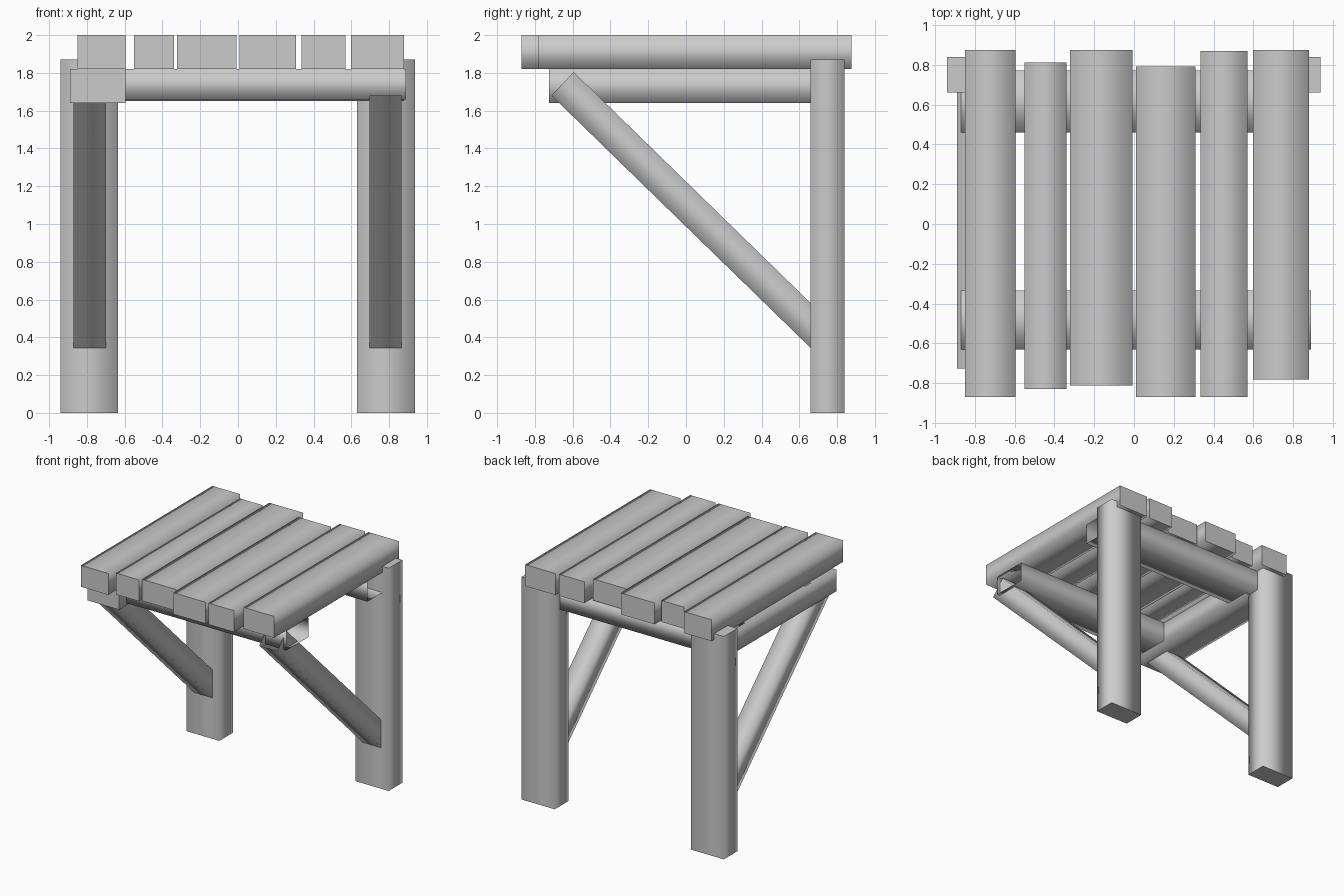
import bpy, bmesh
from mathutils import Vector

if "Cube" in bpy.data.objects:
    bpy.data.objects.remove(bpy.data.objects["Cube"])


def board(name, start, end, cap_start=True, cap_end=True):
    """Four-sided board between two rings; soft shaded sides, crisp ends."""
    bm = bmesh.new()
    a = [bm.verts.new(p) for p in start]
    b = [bm.verts.new(p) for p in end]
    for i in range(4):
        j = (i + 1) % 4
        bm.faces.new((a[i], a[j], b[j], b[i])).smooth = True
    mid = sum((v.co for v in bm.verts), Vector()) / 8
    caps = [bm.faces.new(r) for r, c in ((a, cap_start), (b, cap_end)) if c]
    for f in caps:
        for e in f.edges:
            e.smooth = False
    # point every face away from the middle of the board
    for f in bm.faces:
        f.normal_update()
        if f.normal.dot(f.calc_center_median() - mid) < 0:
            f.normal_flip()
    mesh = bpy.data.meshes.new(name)
    bm.to_mesh(mesh)
    bm.free()
    ob = bpy.data.objects.new(name, mesh)
    bpy.context.collection.objects.link(ob)
    return ob


def box_board(name, axis, x, y, z, **caps):
    """Board filling the given ranges, with its length along one axis."""
    r = [x, y, z]
    u, v = [k for k in range(3) if k != axis]
    rings = []
    for t in r[axis]:
        ring = []
        for i, j in ((0, 0), (1, 0), (1, 1), (0, 1)):
            p = [0, 0, 0]
            p[axis], p[u], p[v] = t, r[u][i], r[v][j]
            ring.append(p)
        rings.append(ring)
    return board(name, *rings, **caps)


# Uneven top planks: x range, y range
planks = [(-0.85, -0.595, -0.87, 0.875), (-0.55, -0.34, -0.83, 0.81),
          (-0.322, -0.007, -0.81, 0.875), (0.009, 0.308, -0.87, 0.79),
          (0.335, 0.57, -0.87, 0.87), (0.598, 0.88, -0.78, 0.875)]
for n, (x0, x1, y0, y1) in enumerate(planks, 1):
    box_board(f"top_plank_{n}", 1, (x0, x1), (y0, y1), (1.82, 2.0))

# Rear legs
for side, x in (("left", (-0.94, -0.635)), ("right", (0.63, 0.937))):
    box_board(f"{side}_leg", 2, x, (0.66, 0.84), (0, 1.87))

# Cross beams under the planks, open at the ends
box_board("front_cross_beam", 0, (-0.87, 0.89), (-0.63, -0.335), (1.66, 1.82),
          cap_start=False, cap_end=False)
box_board("back_cross_beam", 0, (-0.87, 0.88), (0.46, 0.77), (1.65, 1.82),
          cap_start=False, cap_end=False)

# Side beam, left only
box_board("left_side_beam", 1, (-0.89, -0.595), (-0.725, 0.68), (1.64, 1.82))

# Diagonal braces running into the legs, open at the ends
for side, x0, x1 in (("left", -0.87, -0.70), ("right", 0.697, 0.865)):
    rings = [[(x0, *lo), (x1, *lo), (x1, *hi), (x0, *hi)]
             for lo, hi in (((-0.712, 1.68), (-0.595, 1.805)),
                            ((0.705, 0.30), (0.82, 0.425)))]
    board(f"{side}_brace", *rings, cap_start=False, cap_end=False)
